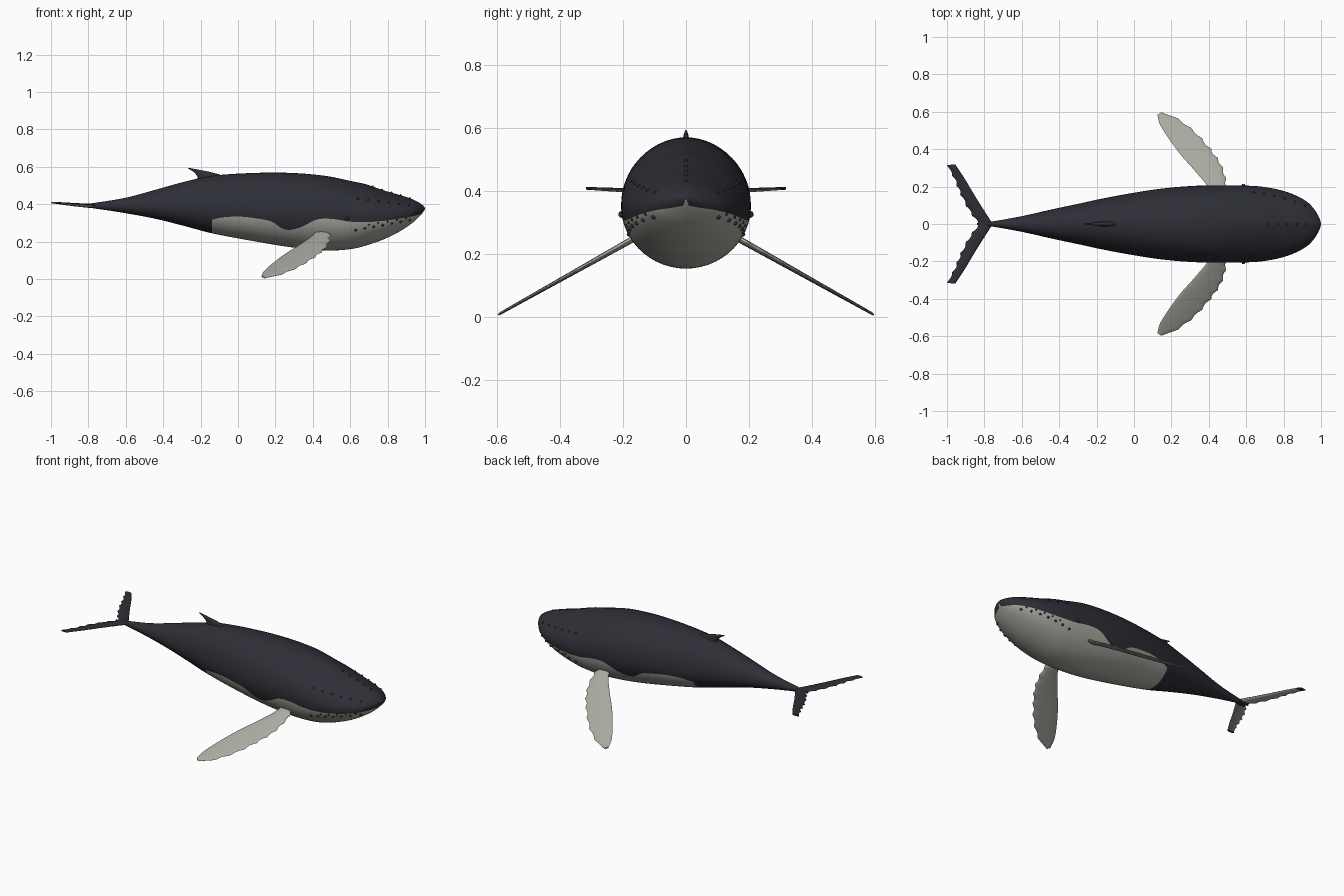
import bpy, bmesh, math
from mathutils import Vector

if "Cube" in bpy.data.objects:
    bpy.data.objects.remove(bpy.data.objects["Cube"])


def material(name, rgb):
    m = bpy.data.materials.new(name)
    m.diffuse_color = (*rgb, 1)
    m.use_nodes = True
    m.node_tree.nodes["Principled BSDF"].inputs["Base Color"].default_value = m.diffuse_color
    return m


DARK = material("dark slate skin", (0.027, 0.027, 0.037))
PALE = material("pale grey skin", (0.40, 0.40, 0.36))


def curve(table, x):
    """Smooth interpolation through rising (x, value...) rows."""
    i = 0
    while i < len(table) - 2 and x > table[i + 1][0]:
        i += 1
    a, b = table[i], table[i + 1]
    p, q = table[max(i - 1, 0)], table[min(i + 2, len(table) - 1)]
    d = b[0] - a[0]
    t = (x - a[0]) / d
    out = []
    for k in range(1, len(a)):
        ma = (b[k] - p[k]) / (b[0] - p[0]) * d
        mb = (q[k] - a[k]) / (q[0] - a[0]) * d
        out.append((2*t**3 - 3*t*t + 1) * a[k] + (t**3 - 2*t*t + t) * ma
                   + (3*t*t - 2*t**3) * b[k] + (t**3 - t*t) * mb)
    return out


def make(name, rings, mats, rule=None):
    """Loft closed rings, cap both ends, colour faces by rule(ring, segment)."""
    bm = bmesh.new()
    vs = [[bm.verts.new(c) for c in r] for r in rings]
    n = len(rings[0])
    for i in range(len(vs) - 1):
        for j in range(n):
            k = (j + 1) % n
            f = bm.faces.new((vs[i][j], vs[i][k], vs[i + 1][k], vs[i + 1][j]))
            f.material_index = rule(i, j) if rule else 0
    bm.faces.new(vs[0])
    bm.faces.new(vs[-1])
    bmesh.ops.recalc_face_normals(bm, faces=bm.faces)
    me = bpy.data.meshes.new(name)
    bm.to_mesh(me)
    bm.free()
    for m in mats:
        me.materials.append(m)
    ob = bpy.data.objects.new(name, me)
    bpy.context.collection.objects.link(ob)
    bpy.ops.object.select_all(action='DESELECT')
    ob.select_set(True)
    bpy.context.view_layer.objects.active = ob
    bpy.ops.object.shade_smooth_by_angle(angle=math.radians(45))
    return ob


# Body sections: x, top, bottom, half width, height of widest point
BODY = [
    (-0.84, 0.397, 0.385, 0.006, 0.391), (-0.77, 0.407, 0.378, 0.012, 0.392),
    (-0.60, 0.435, 0.352, 0.042, 0.392), (-0.44, 0.478, 0.322, 0.078, 0.39),
    (-0.28, 0.522, 0.282, 0.112, 0.385), (-0.14, 0.552, 0.245, 0.142, 0.38),
    (0.10, 0.568, 0.200, 0.183, 0.37), (0.30, 0.567, 0.168, 0.203, 0.362),
    (0.48, 0.550, 0.153, 0.206, 0.355), (0.60, 0.525, 0.160, 0.205, 0.345),
    (0.68, 0.508, 0.178, 0.200, 0.34), (0.78, 0.474, 0.213, 0.182, 0.338),
    (0.86, 0.451, 0.252, 0.155, 0.342), (0.93, 0.428, 0.298, 0.115, 0.352),
    (0.97, 0.408, 0.335, 0.070, 0.365), (0.99, 0.393, 0.358, 0.034, 0.374),
    (1.0, 0.380, 0.374, 0.004, 0.377)]

# Upper edge of the pale belly
EDGE = [(-0.14, 0.318), (-0.08, 0.330), (0.01, 0.334), (0.10, 0.324), (0.18, 0.307),
        (0.25, 0.265), (0.33, 0.275), (0.42, 0.318), (0.50, 0.322), (0.60, 0.307),
        (0.73, 0.307), (0.86, 0.323), (0.97, 0.345), (1.0, 0.36)]


def skin(x, t):
    """Point on the +y flank at station x and angle t (-90 belly, 90 back)."""
    top, bot, w, mid = curve(BODY, x)
    h = top - mid if t > 0 else mid - bot
    head = min(max((x - 0.45) / 0.25, 0), 1)
    p = 1 + 0.4 * head if t > 0 else 1
    return Vector((x, w * max(math.cos(t), 0) ** p, mid + h * math.sin(t)))


def angle_at(x, z):
    """Flank angle whose height is z."""
    top, bot, w, mid = curve(BODY, x)
    h = top - mid if z > mid else mid - bot
    return math.asin(max(-0.98, min(0.98, (z - mid) / h)))


LOW, HIGH = 12, 18
xs = ([-0.84 + 0.70 * i / 30 for i in range(30)] + [-0.14 + 1.07 * i / 60 for i in range(60)]
      + [0.93 + 0.07 * math.sin(i / 12 * math.pi / 2) for i in range(13)])
rings = []
for x in xs:
    tb = angle_at(x, curve(EDGE, max(x, -0.14))[0])
    half = [skin(x, -math.pi/2 + (tb + math.pi/2) * i / LOW) for i in range(LOW)]
    half += [skin(x, tb + (math.pi/2 - tb) * i / HIGH) for i in range(HIGH + 1)]
    rings.append(half + [Vector((v.x, -v.y, v.z)) for v in half[-2:0:-1]])
N = len(rings[0])
make("body", rings, [DARK, PALE],
     lambda i, j: int(xs[i] > -0.1401 and (j < LOW or j >= N - LOW)))


def blade(name, rows, side, height, thick, mats, waves, amp, wavy_lead, rule=None):
    """Lens-section fin from rows of (span, lead x, lead y, trail x, trail y)."""
    out, steps, m = [], 56, 10
    for i in range(steps + 1):
        u = i / steps
        lx, ly, tx, ty = curve(rows, u)
        lead, trail = Vector((lx, ly, 0)), Vector((tx, ty, 0))
        chord = (trail - lead).normalized()
        ripple = chord * amp * abs(math.sin(u * math.pi * waves)) * min(1, 6 * (1 - u))
        if wavy_lead:
            lead += ripple
        else:
            trail -= ripple
        ring = []
        for k in range(2 * m):
            a = math.pi * k / m
            c = lead.lerp(trail, (1 - math.cos(a)) / 2)
            c.z = height(c.y) + math.sin(a) * thick * (1 - 0.6 * u)
            c.y *= side
            ring.append(c)
        out.append(ring)
    return make(name, out, mats, rule and (lambda i, j: rule(i / steps, j < m)))


# Pectoral flippers
FLIPPER = [(0, 0.49, 0.15, 0.415, 0.15), (0.15, 0.50, 0.21, 0.395, 0.20),
           (0.35, 0.475, 0.31, 0.325, 0.285), (0.55, 0.415, 0.40, 0.25, 0.37),
           (0.75, 0.325, 0.50, 0.18, 0.465), (0.9, 0.23, 0.568, 0.138, 0.535),
           (1, 0.145, 0.597, 0.125, 0.583)]
# Tail flukes
FLUKE = [(0, -0.755, 0.0, -0.835, 0.0), (0.25, -0.80, 0.07, -0.885, 0.07),
         (0.5, -0.85, 0.15, -0.93, 0.155), (0.8, -0.91, 0.25, -0.968, 0.245),
         (1, -0.955, 0.318, -1.0, 0.316)]
for side, tag in ((1, "left"), (-1, "right")):
    blade(tag + "_flipper", FLIPPER, side, lambda y: 0.24 - 0.56 * (y - 0.18),
          0.012, [PALE], 9, 0.012, True)
    blade(tag + "_fluke", FLUKE, side, lambda y: 0.392 + 0.05 * y, 0.011, [DARK, PALE],
          6, 0.012, False, lambda u, upper: int(not upper and 0.08 < u < 0.93))

# Hooked dorsal fin: height, front x, back x, half thickness
DORSAL = [(0.50, -0.04, -0.22, 0.016), (0.545, -0.07, -0.215, 0.014),
          (0.56, -0.10, -0.225, 0.011), (0.575, -0.16, -0.24, 0.008),
          (0.586, -0.215, -0.258, 0.005), (0.593, -0.255, -0.268, 0.002)]
make("dorsal_fin", [[((f + b) / 2 + (f - b) / 2 * math.cos(a), w * math.sin(a), z)
                     for a in [math.pi * k / 8 for k in range(16)]]
                    for z, f, b, w in DORSAL], [DARK])

# Knobs along jaw, brow and snout, plus eyes
knobs = [(0.63 + 0.048 * i, 0.262 + 0.009 * i, 0.007) for i in range(7)]
knobs += [(0.70 + 0.05 * i, 0.29 + 0.009 * i, 0.005) for i in range(5)]
knobs += [(0.64 + 0.055 * i, 0.43 - 0.007 * i, 0.006) for i in range(6)]
spots = []
for x, z, r in knobs + [(0.585, 0.325, 0.011)]:
    p = skin(x, angle_at(x, z))
    spots += [(p, r), (Vector((p.x, -p.y, p.z)), r)]
spots += [(skin(0.72 + 0.05 * i, math.pi / 2), 0.006) for i in range(5)]
bm = bmesh.new()
for p, r in spots:
    made = bmesh.ops.create_icosphere(bm, subdivisions=2, radius=r)
    bmesh.ops.translate(bm, verts=made["verts"], vec=p)
for f in bm.faces:
    f.smooth = True
me = bpy.data.meshes.new("head_knobs")
bm.to_mesh(me)
bm.free()
me.materials.append(DARK)
bpy.context.collection.objects.link(bpy.data.objects.new("head_knobs", me))
